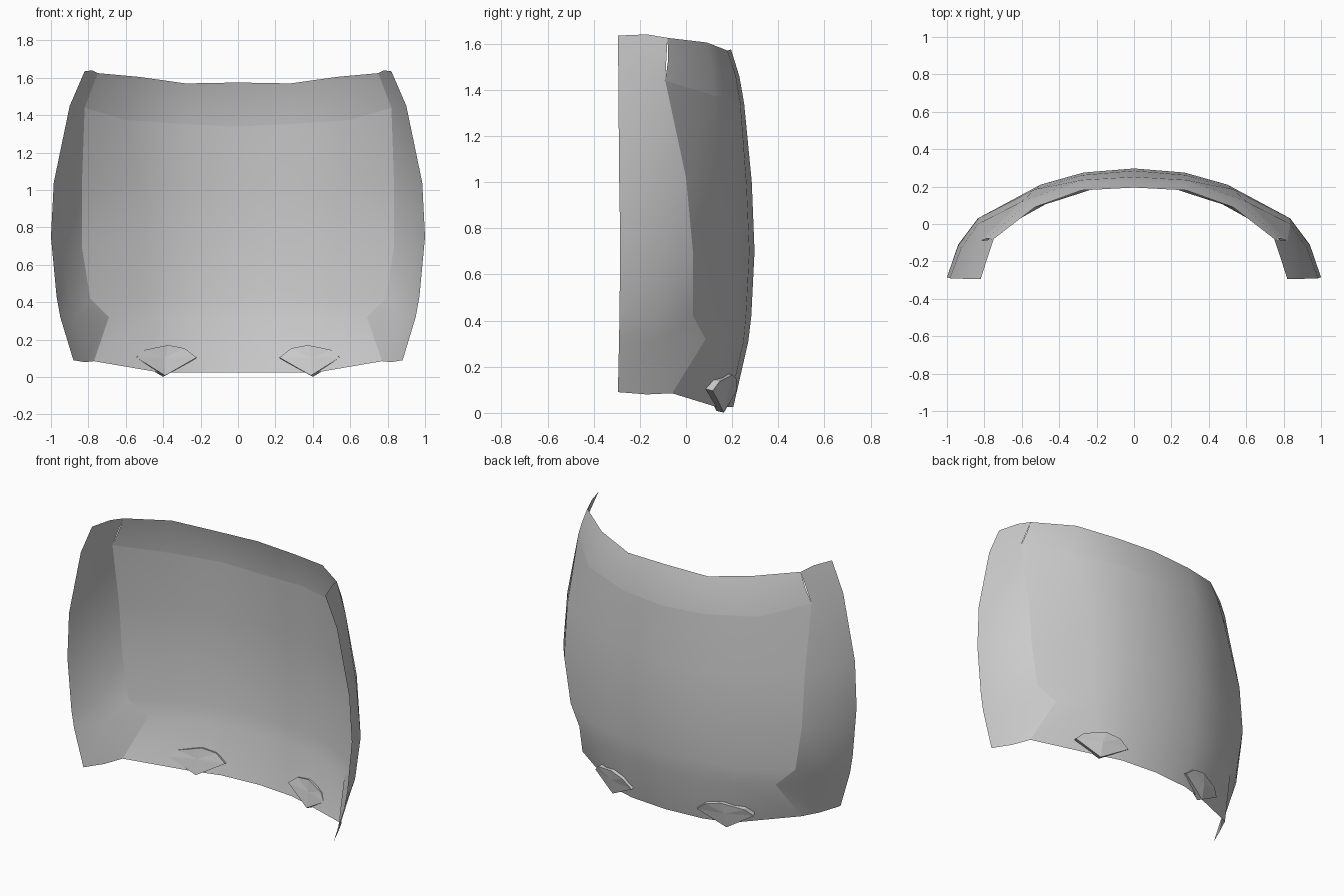
import bpy

if "Cube" in bpy.data.objects:
    bpy.data.objects.remove(bpy.data.objects["Cube"])


def make_object(name, verts, faces, thickness=0, clip=True):
    mesh = bpy.data.meshes.new(name)
    mesh.from_pydata(verts, [], faces)
    ob = bpy.data.objects.new(name, mesh)
    bpy.context.collection.objects.link(ob)
    if thickness:
        s = ob.modifiers.new("Thickness", 'SOLIDIFY')
        s.thickness, s.offset = thickness, 0
    m = ob.modifiers.new("Mirror", 'MIRROR')
    m.use_clip = clip
    m.use_mirror_merge = clip
    m.merge_threshold = 0.0005
    bpy.ops.object.select_all(action='DESELECT')
    ob.select_set(True)
    bpy.context.view_layer.objects.active = ob
    return ob


def grid(name, rows):
    n = len(rows[0])
    verts = [p for r in rows for p in r]
    faces = [(i*n+j, (i+1)*n+j, (i+1)*n+j+1, i*n+j+1)
             for i in range(len(rows)-1) for j in range(n-1)]
    ob = make_object(name, verts, faces)
    bpy.ops.object.shade_smooth()
    return ob


# main panel: half cross-sections from the top crease to the bottom edge
panel = [
    [(0, .252, 1.34), (.28, .235, 1.352), (.6, .12, 1.375), (.82, -.09, 1.44)],
    [(0, .285, 1.0), (.27, .262, 1.0), (.53, .185, 1.01), (.835, 0, 1.02)],
    [(0, .297, .7), (.27, .275, .7), (.5, .21, .7), (.835, .03, .7)],
    [(0, .283, .42), (.27, .26, .42), (.5, .195, .42), (.79, .03, .42)],
    [(0, .27, .31), (.27, .25, .31), (.48, .19, .31), (.69, .085, .32)],
    [(0, .205, .025), (.25, .185, .025), (.42, .135, .025), (.77, -.06, .085)],
]
grid("main_panel", panel)

# upper rim band above the crease
rim = [(0, .195, 1.575), (.28, .18, 1.57), (.53, .09, 1.605), (.75, -.08, 1.625)]
middle = [tuple((a+b)/2 + (.008 if k == 1 else 0) for k, (a, b) in enumerate(zip(p, q)))
          for p, q in zip(rim, panel[0])]
grid("upper_rim", [rim, middle, panel[0]])

# side flanges: share the panel's edge, then middle and outer lines
inner = [rim[-1]] + [r[-1] for r in panel]
mid = [(.78, -.17, 1.64), (.855, -.18, 1.44), (.925, -.13, 1.03), (.94, -.11, .7),
       (.90, -.11, .42), (.865, -.11, .32), (.82, -.17, .08)]
outer = [(.82, -.295, 1.635), (.90, -.293, 1.45), (.985, -.29, 1.04), (1, -.285, .75),
         (.97, -.288, .43), (.95, -.29, .32), (.88, -.295, .09)]
grid("side_flanges", list(map(list, zip(inner, mid, outer))))

# fan-shaped lamps set through the lower edge
lamp = [(.55, .10, .1), (.51, .13, .14), (.38, .185, .168), (.29, .205, .15),
        (.225, .203, .1), (.395, .148, .005), (.395, .168, .1)]
make_object("lower_lamps", lamp, [(i, (i+1) % 6, 6) for i in range(6)], .035, False)
